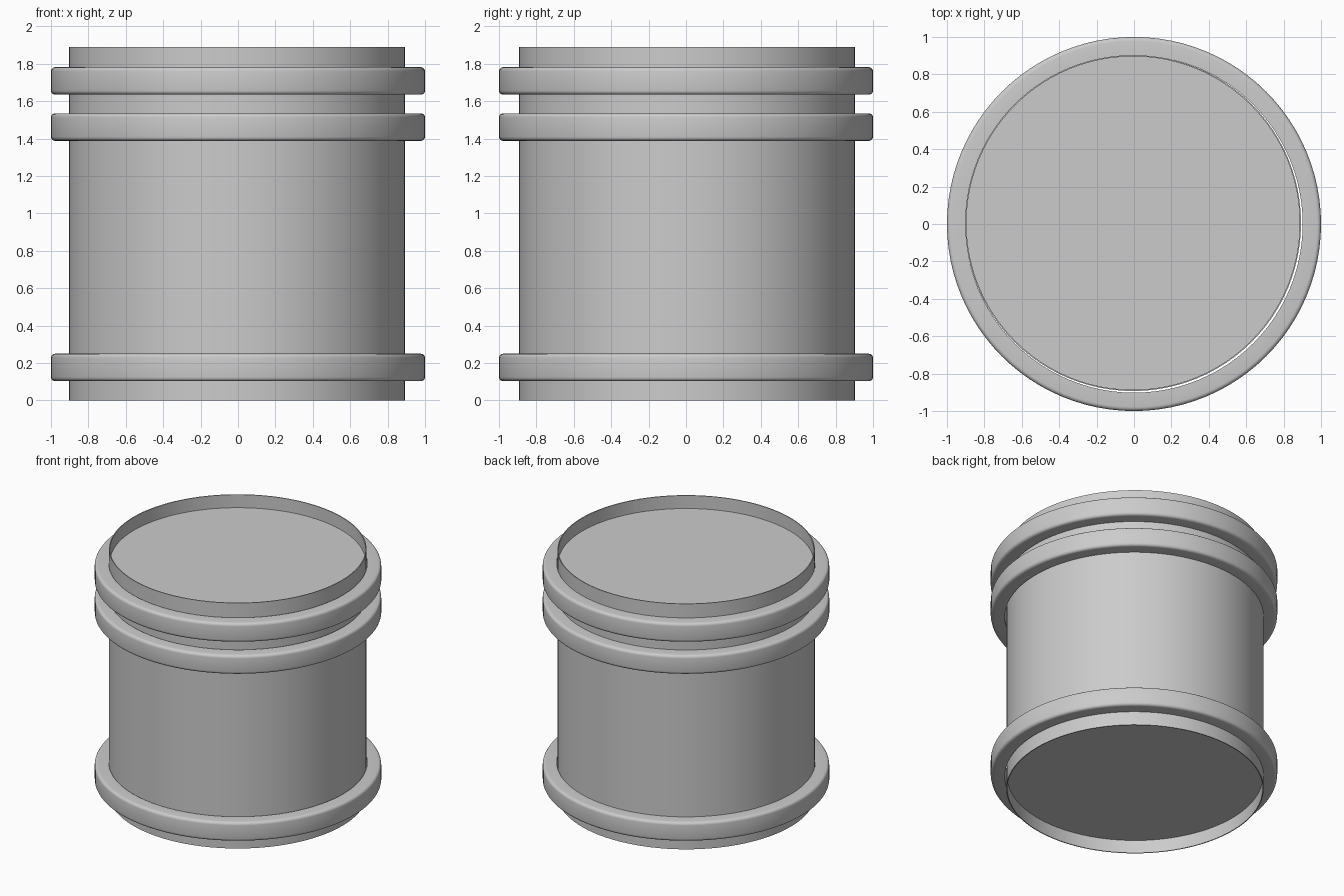
import bpy, bmesh, math

if "Cube" in bpy.data.objects:
    bpy.data.objects.remove(bpy.data.objects["Cube"])

SIDES = 96


def lathe(name, profile, loc, closed=False):
    """Spin an (r, z) profile round the z axis; r = 0 ends become caps."""
    bm = bmesh.new()
    verts = [bm.verts.new((r, 0, z)) for r, z in profile]
    edges = [bm.edges.new(p) for p in zip(verts, verts[1:])]
    if closed:
        edges.append(bm.edges.new((verts[-1], verts[0])))
    bmesh.ops.spin(bm, geom=verts + edges, cent=(0, 0, 0), axis=(0, 0, 1),
                   angle=math.tau, steps=SIDES, use_duplicate=False)
    bmesh.ops.remove_doubles(bm, verts=bm.verts[:], dist=1e-4)
    bmesh.ops.recalc_face_normals(bm, faces=bm.faces[:])
    mesh = bpy.data.meshes.new(name)
    bm.to_mesh(mesh)
    bm.free()
    ob = bpy.data.objects.new(name, mesh)
    ob.location = loc
    bpy.context.collection.objects.link(ob)
    bpy.ops.object.select_all(action='DESELECT')
    ob.select_set(True)
    bpy.context.view_layer.objects.active = ob
    bpy.ops.object.shade_smooth_by_angle(angle=math.radians(30))
    return ob


# Drum body with thin rims and a recessed disc at each end
R, T, H, D = 0.898, 0.007, 1.89, 0.10
lathe("drum_body",
      [(0, D), (R - T, D), (R - T, 0), (R, 0),
       (R, H), (R - T, H), (R - T, H - D), (0, H - D)],
      (-0.005, 0.005, 0))

# Hoops round the drum, with rounded outer edges
RI, RO, HH, B = 0.902, 1.0, 0.147, 0.022
arc = [i * math.pi / 8 for i in range(5)]
hoop = [(RI, 0)]
hoop += [(RO - B + B * math.sin(a), B - B * math.cos(a)) for a in arc]
hoop += [(RO - B + B * math.cos(a), HH - B + B * math.sin(a)) for a in arc]
hoop += [(RI, HH)]
for name, z in (("lower_hoop", 0.103), ("middle_hoop", 1.388), ("upper_hoop", 1.635)):
    lathe(name, hoop, (0, 0, z), closed=True)
